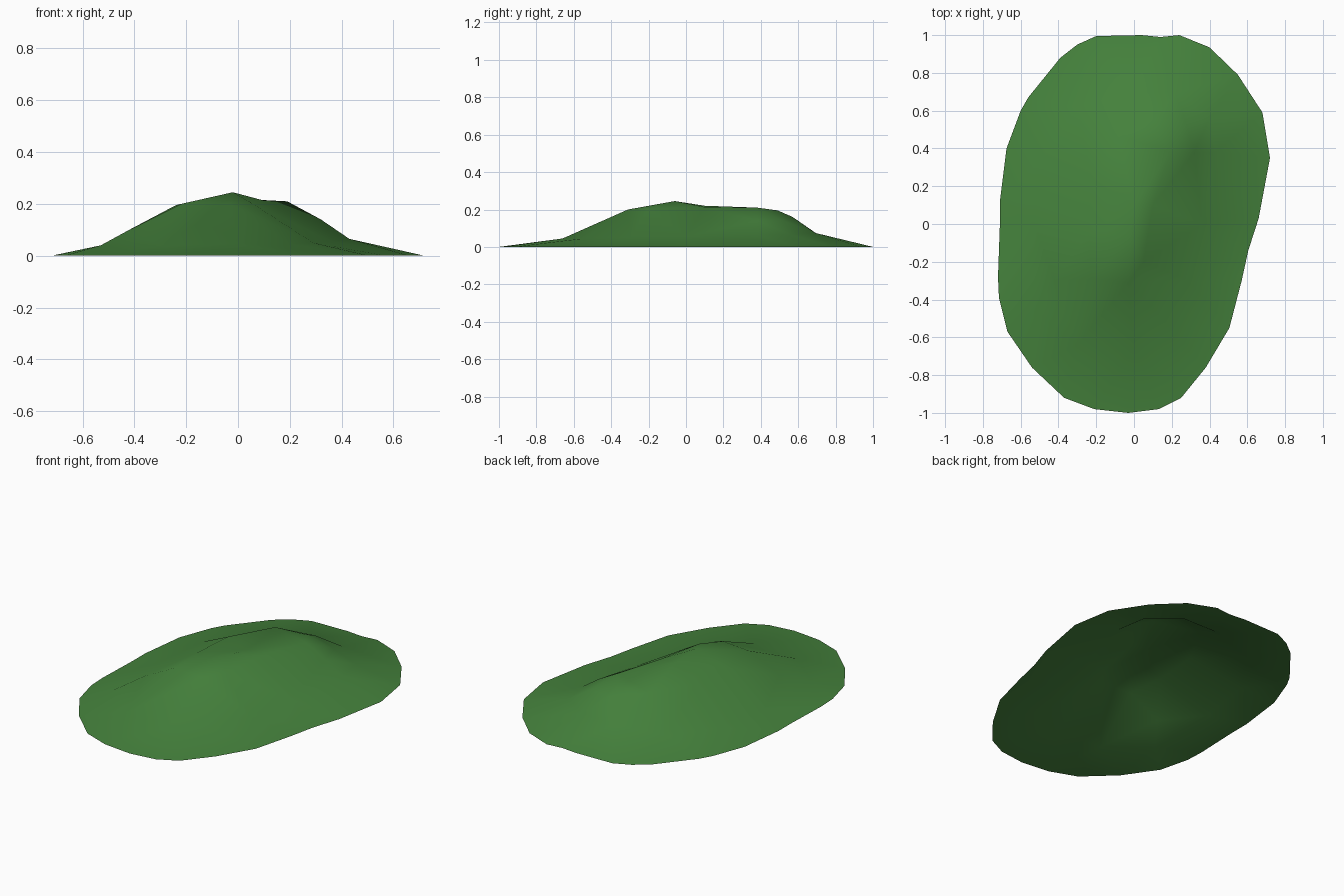
import bpy
from mathutils import Vector
from mathutils.geometry import delaunay_2d_cdt

if "Cube" in bpy.data.objects:
    bpy.data.objects.remove(bpy.data.objects["Cube"])

# Contours of the mound, listed counter-clockwise
outline = [(.72, .35), (.68, .59), (.55, .79), (.40, .935), (.24, 1), (.14, .99),
           (.04, 1), (-.20, .995), (-.30, .95), (-.39, .88), (-.56, .67), (-.60, .6),
           (-.675, .40), (-.71, .12), (-.71, 0), (-.72, -.28), (-.715, -.39),
           (-.67, -.57), (-.54, -.76), (-.37, -.92), (-.21, -.98), (-.03, -1),
           (.13, -.98), (.25, -.92), (.38, -.76), (.505, -.55), (.57, -.30),
           (.605, -.14), (.66, .03)]
foot = [(.43, .38, .065), (.40, .56, .065), (.22, .69, .075), (0, .70, .07),
        (-.3, .62, .05), (-.48, .35, .045), (-.53, 0, .04), (-.53, -.45, .04),
        (-.3, -.64, .04), (0, -.66, .045), (.2, -.55, .045), (.29, -.3, .05),
        (.36, 0, .055)]
crest = [(.19, .38, .21), (.12, .49, .195), (-.08, .47, .195), (-.22, .22, .195),
         (-.24, -.05, .195), (-.22, -.29, .2), (-.03, -.31, .2), (.05, -.2, .205),
         (.10, .1, .213)]
# Peak, a dip behind it, and shoulders part way down the slope
spots = [(-.02, -.06, .245), (0, .1, .22), (.32, .38, .14), (.28, .52, .14),
         (.12, .57, .16), (-.42, -.3, .1)]

# Grass mound: open shell triangulated across the contours
loops = [[(x, y, 0) for x, y in outline], foot, crest]
points, edges = list(spots), []
for loop in loops:
    start, n = len(points), len(loop)
    points += loop
    edges += [(start + i, start + (i + 1) % n) for i in range(n)]
flat = [Vector(p[:2]) for p in points]
rim = list(range(len(spots), len(spots) + len(outline)))
verts, _, faces, source, _, _ = delaunay_2d_cdt(flat, edges, [rim], 1, 1e-5)
coords = [(v.x, v.y, points[s[0]][2]) for v, s in zip(verts, source)]

mesh = bpy.data.meshes.new("grass_mound")
mesh.from_pydata(coords, [], faces)
mesh.shade_smooth()
mound = bpy.data.objects.new("grass_mound", mesh)
bpy.context.collection.objects.link(mound)
mat = bpy.data.materials.new("grass_green")
mat.diffuse_color = (.06, .225, .046, 1)
mat.use_nodes = True
mat.node_tree.nodes["Principled BSDF"].inputs["Base Color"].default_value = mat.diffuse_color
mesh.materials.append(mat)
